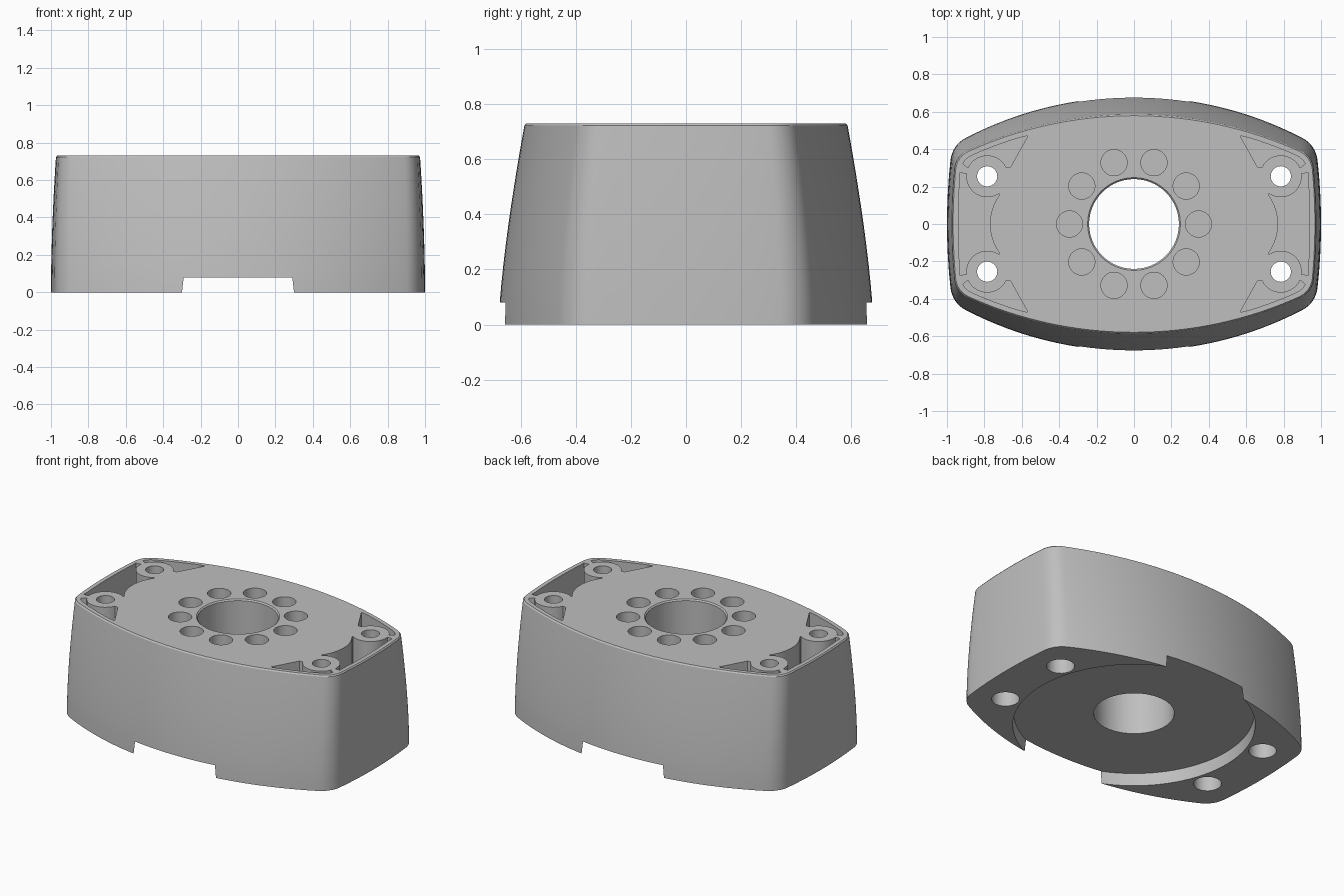
import bpy, bmesh, math
from mathutils import Vector
from mathutils.geometry import intersect_sphere_sphere_2d

if "Cube" in bpy.data.objects:
    bpy.data.objects.remove(bpy.data.objects["Cube"])

HEIGHT = 0.73
BOSS = Vector((0.785, 0.255))

grey = bpy.data.materials.new("plain grey")
grey.use_nodes = True
grey.diffuse_color = (0.52, 0.52, 0.52, 1)
grey.node_tree.nodes["Principled BSDF"].inputs["Base Color"].default_value = (0.52, 0.52, 0.52, 1)


def arc(center, radius, a0, a1, n):
    """Points on an arc, angles in radians."""
    angles = [a0 + (a1 - a0) * i / n for i in range(n + 1)]
    return [Vector((center[0] + radius * math.cos(a), center[1] + radius * math.sin(a))) for a in angles]


def circle(center, radius, n=48):
    return arc(center, radius, 0, math.tau, n)[:-1]


def quarter_outline(hx, hy, front_r, side_r, corner_r):
    """One quadrant: bowed side, rounded corner, bowed front."""
    side_c, front_c = Vector((hx - side_r, 0)), Vector((0, hy - front_r))
    hits = intersect_sphere_sphere_2d(side_c, side_r - corner_r, front_c, front_r - corner_r)
    corner = max(hits, key=lambda p: p[0] + p[1])
    a1 = math.atan2(corner[1] - side_c.y, corner[0] - side_c.x)
    a2 = math.atan2(corner[1] - front_c.y, corner[0] - front_c.x)
    return (arc(side_c, side_r, 0, a1, 6) + arc(corner, corner_r, a1, a2, 8)[1:]
            + arc(front_c, front_r, a2, math.pi / 2, 20)[1:])


def full_outline(q):
    upper = q + [Vector((-p.x, p.y)) for p in reversed(q[:-1])]
    return upper + [Vector((p.x, -p.y)) for p in reversed(upper[1:-1])]


def loft(bm, sections):
    """Skin a stack of (points, z) sections and cap both ends."""
    rings = [[bm.verts.new((p[0], p[1], z)) for p in pts] for pts, z in sections]
    n = len(rings[0])
    faces = [bm.faces.new(rings[0]), bm.faces.new(rings[-1])]
    for low, high in zip(rings, rings[1:]):
        faces += [bm.faces.new((low[i], low[(i + 1) % n], high[(i + 1) % n], high[i])) for i in range(n)]
    bmesh.ops.recalc_face_normals(bm, faces=faces)


def prism(bm, pts, z0, z1):
    loft(bm, [(pts, z0), (pts, z1)])


def make_object(name, bm):
    mesh = bpy.data.meshes.new(name)
    bm.to_mesh(mesh)
    bm.free()
    obj = bpy.data.objects.new(name, mesh)
    bpy.context.collection.objects.link(obj)
    obj.data.materials.append(grey)
    return obj


# Housing: outline narrowing upward along a curve, with a tiny rim bevel
def section(t, inset=0.0):
    return full_outline(quarter_outline(1 - 0.027 * t ** 1.8 - inset, 0.68 - 0.095 * t ** 1.4 - inset,
                                        1.95 + 0.2 * t, 3.1, 0.15 - 0.03 * t))


bm = bmesh.new()
steps = 10
stack = [(section(i / steps), HEIGHT * i / steps) for i in range(steps)]
stack += [(section(0.99), HEIGHT - 0.008), (section(1, 0.006), HEIGHT)]
loft(bm, stack)
housing = make_object("housing", bm)

# Through bores, ring of blind holes and the end pockets
bores = bmesh.new()
TOP = HEIGHT + 0.1
prism(bores, circle((0, 0), 0.24, 64), -0.1, TOP)
for i in range(10):
    a = math.tau * i / 10
    prism(bores, circle((0.345 * math.cos(a), 0.345 * math.sin(a)), 0.07, 32), HEIGHT - 0.22, TOP)

wall = quarter_outline(0.94, 0.552, 2.12, 3.1, 0.1)
rad = math.radians
corner_pocket = [p for p in wall if p.y > 0.31 and p.x > 0.58]
corner_pocket += [Vector((0.567, 0.472)), Vector((0.66, 0.305))]
corner_pocket += arc(BOSS, 0.112, rad(155), rad(24), 16)

# Half of the channel beside the bosses, then mirrored front to back
half = [p for p in wall if 0 < p.y < 0.265] + [Vector((0.932, 0.272))]
half += arc(BOSS, 0.112, rad(8), rad(-125), 16)
half += arc((0.505, 0), 0.265, rad(36), 0, 8)
channel = half + [Vector((p.x, -p.y)) for p in reversed(half[:-1])]

for sx in (1, -1):
    prism(bores, [(sx * p.x, p.y) for p in channel], 0.14, TOP)
    for sy in (1, -1):
        prism(bores, [(sx * p.x, sy * p.y) for p in corner_pocket], 0.14, TOP)
        prism(bores, circle((sx * BOSS.x, sy * BOSS.y), 0.054, 32), -0.1, TOP)

# Wider screw seats from below and a small chamfer on the centre bore
seats = bmesh.new()
for sx in (1, -1):
    for sy in (1, -1):
        prism(seats, circle((sx * BOSS.x, sy * BOSS.y), 0.083, 32), -0.1, 0.3)
loft(seats, [(circle((0, 0), 0.23, 64), HEIGHT - 0.018), (circle((0, 0), 0.255, 64), HEIGHT + 0.007)])

# Shallow round recess in the underside, breaking out front and back
recess = bmesh.new()
loft(recess, [(circle((0, 0), 0.728, 128), -0.08), (circle((0, 0), 0.716, 128), 0.08)])

bpy.context.view_layer.objects.active = housing
housing.select_set(True)
for name, cut in (("recess_cutter", recess), ("bore_cutter", bores), ("seat_cutter", seats)):
    cutter = make_object(name, cut)
    cutter.hide_render = True
    mod = housing.modifiers.new(name, "BOOLEAN")
    mod.operation, mod.solver, mod.object = "DIFFERENCE", "EXACT", cutter
    bpy.ops.object.modifier_apply(modifier=name)
    bpy.data.objects.remove(cutter)

bpy.ops.object.shade_smooth_by_angle(angle=rad(25))
